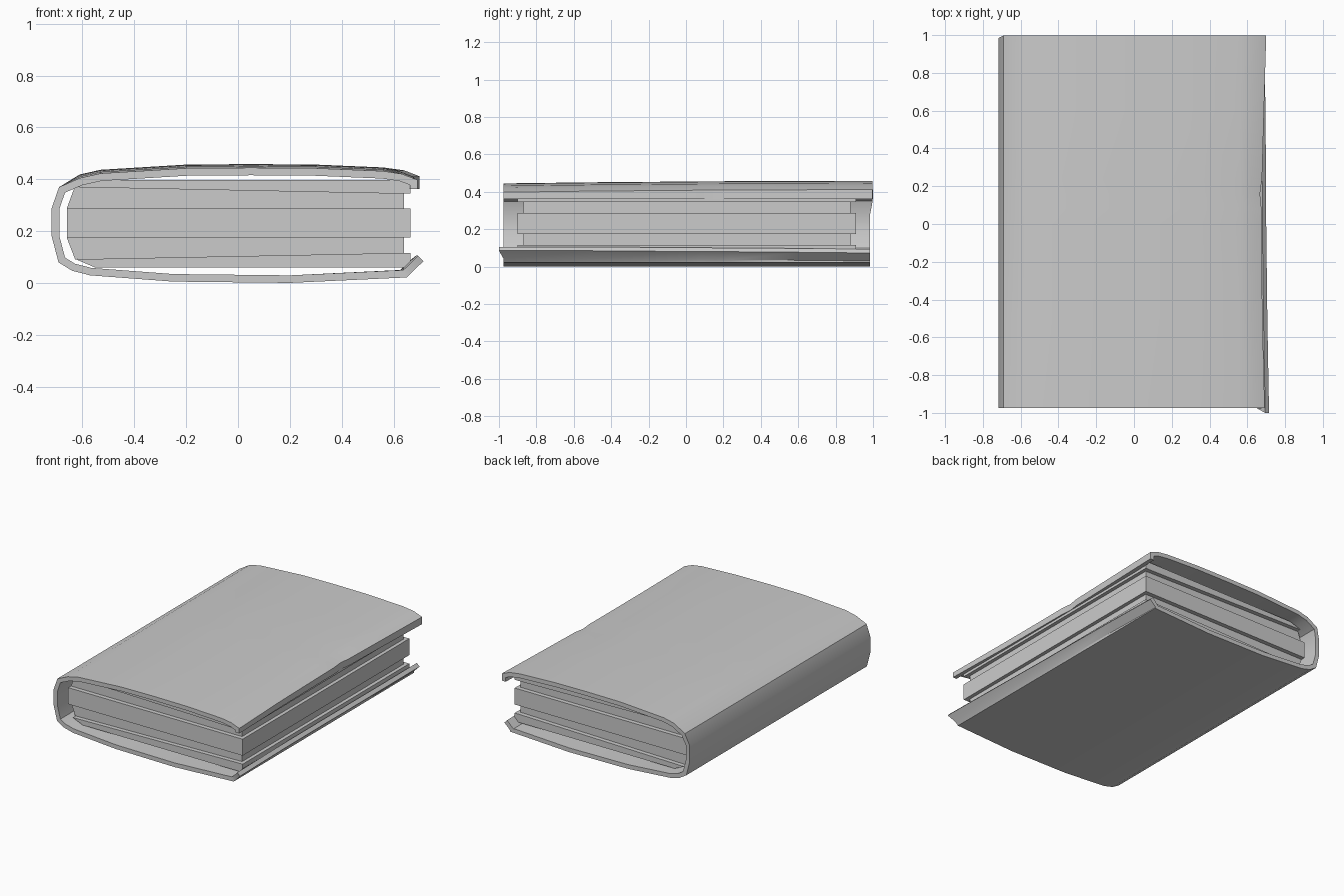
import bpy, bmesh

if "Cube" in bpy.data.objects:
    bpy.data.objects.remove(bpy.data.objects["Cube"])

def finish(name, bm):
    mesh = bpy.data.meshes.new(name)
    bm.to_mesh(mesh)
    bm.free()
    obj = bpy.data.objects.new(name, mesh)
    bpy.context.collection.objects.link(obj)
    return obj

def prism(name, profile, y0, y1):
    """Extrude an (x, z) outline from y0 to y1."""
    bm = bmesh.new()
    face = bm.faces.new([bm.verts.new((x, y0, z)) for x, z in profile])
    ext = bmesh.ops.extrude_face_region(bm, geom=[face])
    moved = [g for g in ext["geom"] if isinstance(g, bmesh.types.BMVert)]
    bmesh.ops.translate(bm, verts=moved, vec=(0, y1 - y0, 0))
    bmesh.ops.recalc_face_normals(bm, faces=bm.faces)
    return finish(name, bm)

# Wraparound cover: outer profile from the top lip, round the spine, to the bottom lip
outer = [(0.70, 0.363), (0.70, 0.408), (0.64, 0.431), (0.56, 0.442), (0.30, 0.453),
         (0.05, 0.455), (-0.20, 0.453), (-0.53, 0.433), (-0.61, 0.415), (-0.69, 0.37),
         (-0.718, 0.29), (-0.718, 0.18), (-0.692, 0.08), (-0.64, 0.048), (-0.57, 0.030),
         (-0.25, 0.006), (0.20, 0.001), (0.65, 0.022), (0.668, 0.042), (0.712, 0.085)]

# Stations along y: (y, top edge x shift, bottom edge x shift, top z shift, bottom lip z shift)
stations = [(-0.975, -0.008, 0.003, -0.010, 0.0), (-0.5, -0.020, -0.006, -0.004, 0.0),
            (0.0, -0.025, -0.012, 0.0, -0.004), (0.08, -0.025, -0.012, 0.001, -0.004),
            (0.16, -0.033, -0.012, 0.001, -0.005), (0.24, -0.022, -0.013, 0.002, -0.005),
            (0.6, -0.012, -0.016, 0.003, -0.008), (0.985, 0.0, -0.022, 0.004, -0.012)]
bm = bmesh.new()
rows = []
for y, top_x, bottom_x, top_z, lip_z in stations:
    row = []
    for i, (x, z) in enumerate(outer):
        py = y + (0.013 if y > 0.9 and i < 10 else 0)
        if i < 3:
            x += top_x
        if 1 <= i < 9:
            z += top_z
        if i >= 18:
            x += bottom_x
            z += lip_z
            if y < -0.9 and i == 19:
                py = -1.0
        row.append(bm.verts.new((x, py, z)))
    rows.append(row)
for a, b in zip(rows, rows[1:]):
    for i in range(len(outer) - 1):
        bm.faces.new((a[i], b[i], b[i + 1], a[i + 1]))
cover = finish("cover", bm)
thick = cover.modifiers.new("thickness", "SOLIDIFY")
thick.thickness = 0.029
thick.offset = -1
thick.use_even_offset = True
bpy.context.view_layer.objects.active = cover
cover.select_set(True)
bpy.ops.object.modifier_apply(modifier="thickness")
bpy.ops.object.shade_smooth_by_angle(angle=0.5)

# Stepped page block: wide and narrow layers stacked
prism("pages_bottom", [(-0.625, 0.092), (-0.55, 0.06), (0.64, 0.06),
                       (0.665, 0.085), (0.665, 0.116), (0.62, 0.116)], -0.90, 0.91)
prism("pages_lower", [(-0.66, 0.175), (-0.628, 0.092), (0.64, 0.114), (0.64, 0.175)], -0.87, 0.88)
prism("pages_middle", [(-0.66, 0.175), (0.665, 0.175), (0.665, 0.288), (-0.66, 0.288)], -0.90, 0.91)
prism("pages_upper", [(-0.66, 0.288), (0.64, 0.288), (0.64, 0.347), (-0.63, 0.37)], -0.87, 0.88)
prism("pages_top", [(-0.627, 0.37), (0.62, 0.345), (0.665, 0.345), (0.665, 0.385),
                    (0.63, 0.398), (-0.54, 0.398)], -0.90, 0.91)
